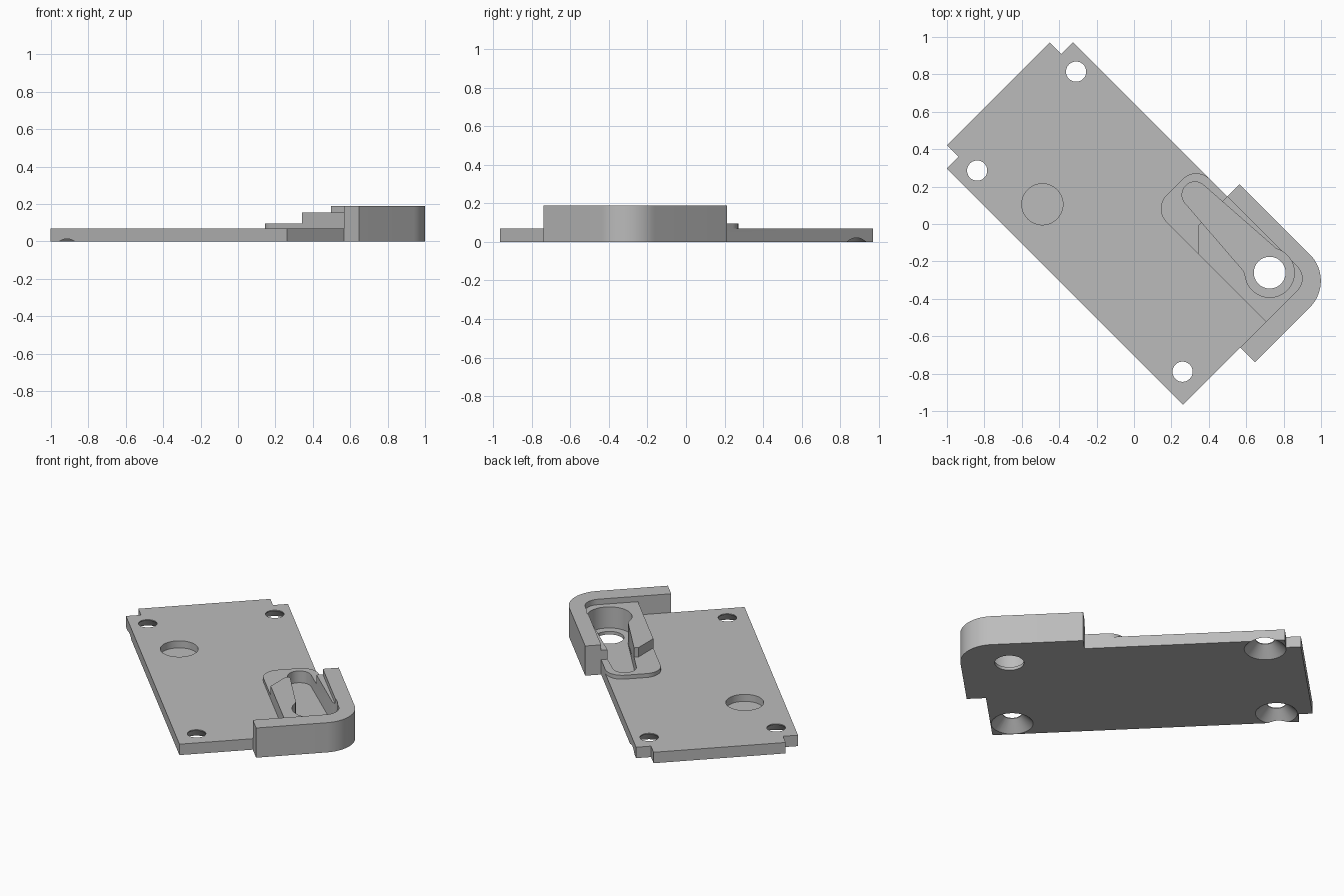
import bpy
import bmesh
from math import cos, sin, radians, sqrt
from mathutils import Matrix

default = bpy.data.objects.get("Cube")
if default:
    bpy.data.objects.remove(default, do_unlink=True)

grey = bpy.data.materials.new("plain grey")
grey.use_nodes = True
GREY = (0.5, 0.5, 0.5, 1)
grey.diffuse_color = GREY
grey.node_tree.nodes["Principled BSDF"].inputs["Base Color"].default_value = GREY


def arc(cx, cy, r, a0, a1, n=16):
    """Points on a circular arc, angles in degrees."""
    angles = [radians(a0 + (a1 - a0) * i / n) for i in range(n + 1)]
    return [(cx + r * cos(a), cy + r * sin(a)) for a in angles]


def prism(name, outline, z0, z1):
    """Extrude a closed outline between two heights."""
    bm = bmesh.new()
    face = bm.faces.new([bm.verts.new((x, y, z0)) for x, y in outline])
    top = bmesh.ops.extrude_face_region(bm, geom=[face])["geom"]
    moved = [v for v in top if isinstance(v, bmesh.types.BMVert)]
    bmesh.ops.translate(bm, verts=moved, vec=(0, 0, z1 - z0))
    return finish(name, bm)


def cone(name, x, y, z0, z1, r0, r1):
    """Upright cylinder or cone."""
    bm = bmesh.new()
    bmesh.ops.create_cone(bm, cap_ends=True, segments=48, radius1=r0, radius2=r1,
                          depth=z1 - z0,
                          matrix=Matrix.Translation((x, y, (z0 + z1) / 2)))
    return finish(name, bm)


def finish(name, bm):
    bmesh.ops.recalc_face_normals(bm, faces=bm.faces[:])
    mesh = bpy.data.meshes.new(name)
    bm.to_mesh(mesh)
    bm.free()
    mesh.materials.append(grey)
    obj = bpy.data.objects.new(name, mesh)
    bpy.context.collection.objects.link(obj)
    return obj


def combine(target, tool, operation):
    """Apply a boolean and discard the tool."""
    mod = target.modifiers.new(operation.lower(), "BOOLEAN")
    mod.operation, mod.solver, mod.object = operation, "EXACT", tool
    bpy.context.view_layer.objects.active = target
    bpy.ops.object.modifier_apply(modifier=mod.name)
    bpy.data.objects.remove(tool, do_unlink=True)


# Main dimensions, with the plate's length along x before the final turn
END, SIDE, INNER = 0.868, 0.456, 0.13
TOP, PAD, BLOCK, WALL, FLOOR = 0.07, 0.095, 0.155, 0.19, 0.02
STEP = 0.248

# Flat plate with two notched corners
plate = prism("mounting_plate", [
    (-0.918, -0.498), (END, -0.498), (END, SIDE), (-0.918, SIDE),
    (-0.918, 0.368), (-1.004, 0.368), (-1.004, -0.41), (-0.918, -0.41)], 0, TOP)

# Rounded corner wall
wall = prism("corner_wall",
             [(STEP, SIDE), (STEP, 0.55), *arc(0.78, 0.35, 0.2, 90, 0),
              (0.98, -0.066), (END, -0.066),
              *arc(END - 0.09, SIDE - 0.09, 0.09, 0, 90)], 0, WALL)
combine(plate, wall, "UNION")

# Low pad with rounded end, and the taller block with its angled face
pad = prism("raised_pad",
            [(END, INNER), (END, SIDE), *arc(0.114, SIDE - 0.1, 0.1, 90, 180),
             *arc(0.114, INNER + 0.1, 0.1, 180, 270)], 0.04, PAD)
combine(plate, pad, "UNION")
slant = 0.342 * sqrt(2)
block = prism("guide_block",
              [(slant - INNER, INNER), (END, INNER), (END, SIDE),
               (STEP, SIDE), (STEP, slant - STEP)], 0.05, BLOCK)
combine(plate, block, "UNION")

# Tapered keyhole slot, bore and through hole
BORE = (0.697, 0.329)
slot = prism("slot_cutter",
             [*arc(0.12, 0.341, 0.069, 95, 265), (0.59, 0.237), (0.615, 0.228),
              BORE, (0.64, 0.445)], FLOOR, 0.3)
combine(plate, slot, "DIFFERENCE")
combine(plate, cone("bore_cutter", *BORE, FLOOR, 0.3, 0.132, 0.132), "DIFFERENCE")
combine(plate, cone("hole_cutter", *BORE, -0.1, 0.3, 0.085, 0.085), "DIFFERENCE")

# Shallow round recess
combine(plate, cone("recess_cutter", -0.421, -0.272, 0.025, 0.2, 0.11, 0.11), "DIFFERENCE")

# Screw holes countersunk from below
for x, y in ((-0.795, 0.357), (-0.795, -0.391), (0.742, -0.375)):
    combine(plate, cone("screw_cutter", x, y, -0.1, 0.2, 0.054, 0.054), "DIFFERENCE")
    combine(plate, cone("sink_cutter", x, y, -0.01, 0.065, 0.132, 0.054), "DIFFERENCE")

# Turn the finished plate to its diagonal position
plate.data.transform(Matrix.Rotation(radians(-45), 4, "Z"))
bpy.ops.object.select_all(action="DESELECT")
plate.select_set(True)
bpy.context.view_layer.objects.active = plate
bpy.ops.object.shade_smooth_by_angle(angle=radians(30))
